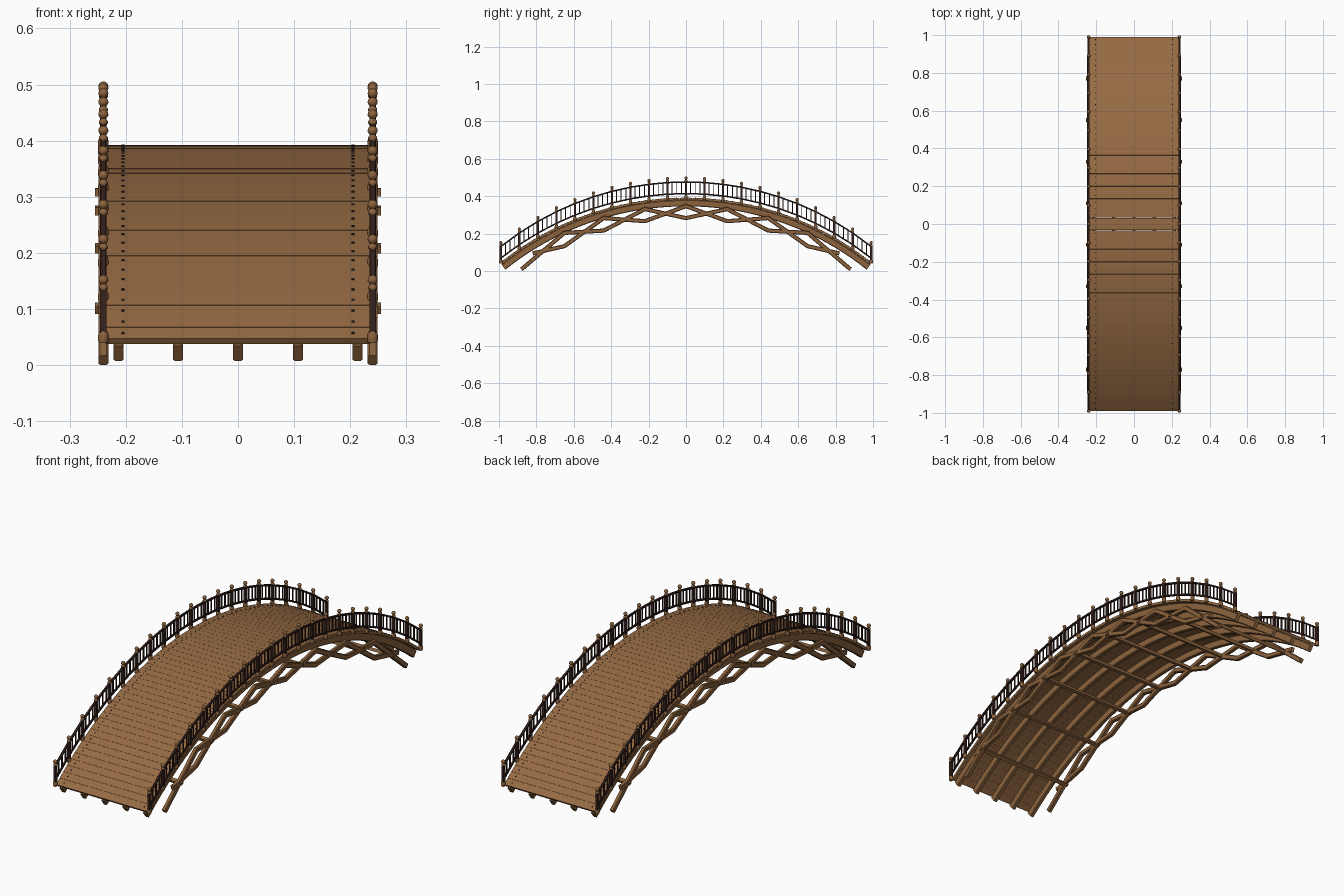
import bpy, bmesh, math
from mathutils import Matrix, Vector

if "Cube" in bpy.data.objects:
    bpy.data.objects.remove(bpy.data.objects["Cube"])

R, TOP = 1.593, 0.392          # deck arc radius and crown height
CZ = TOP - R                   # arc centre height


def arc_z(y, off=0.0):
    return CZ + math.sqrt((R + off) ** 2 - y * y)


def material(name, rgb):
    m = bpy.data.materials.new(name)
    m.diffuse_color = (*rgb, 1)
    m.use_nodes = True
    m.node_tree.nodes["Principled BSDF"].inputs["Base Color"].default_value = m.diffuse_color
    return m


DECK = material("plank brown", (0.305, 0.145, 0.056))
BEAM = material("beam brown", (0.265, 0.125, 0.047))
DARK = material("dark wood", (0.038, 0.017, 0.013))
NAIL = material("nail iron", (0.03, 0.022, 0.018))


def finish(bm, name, mat, smooth=False):
    bmesh.ops.recalc_face_normals(bm, faces=bm.faces)
    me = bpy.data.meshes.new(name)
    bm.to_mesh(me)
    bm.free()
    me.materials.append(mat)
    ob = bpy.data.objects.new(name, me)
    bpy.context.collection.objects.link(ob)
    if smooth:
        bpy.ops.object.select_all(action='DESELECT')
        ob.select_set(True)
        bpy.context.view_layer.objects.active = ob
        bpy.ops.object.shade_smooth_by_angle(angle=math.radians(40))
    return ob


def box(bm, loc, size, tilt=0.0):
    mat = Matrix.Translation(loc) @ Matrix.Rotation(tilt, 4, 'X') @ Matrix.Diagonal((*size, 1))
    bmesh.ops.create_cube(bm, size=1, matrix=mat)


def sweep(bm, x, path, w, h, c=0.003):
    """Chamfered timber along a (y, z) path, mitred at the bends."""
    a, b = w / 2, h / 2
    prof = [(-a, -b + c), (-a, b - c), (-a + c, b), (a - c, b),
            (a, b - c), (a, -b + c), (a - c, -b), (-a + c, -b)]
    pts = [Vector(p) for p in path]
    rings = []
    for i, p in enumerate(pts):
        d1 = (p - pts[i - 1]).normalized() if i else (pts[1] - p).normalized()
        d2 = (pts[i + 1] - p).normalized() if i < len(pts) - 1 else d1
        t = (d1 + d2).normalized()
        n = Vector((-t.y, t.x)) / max(t.dot(d1), 0.3)
        rings.append([bm.verts.new((x + u, p.x + n.x * v, p.y + n.y * v)) for u, v in prof])
    for r, s in zip(rings, rings[1:]):
        for k in range(8):
            bm.faces.new((r[k], r[(k + 1) % 8], s[(k + 1) % 8], s[k]))
    bm.faces.new(rings[0])
    bm.faces.new(rings[-1])


def lathe(bm, x, y, z, profile, n=10):
    rings = [[bm.verts.new((x + r * math.cos(math.tau * k / n),
                            y + r * math.sin(math.tau * k / n), z + h)) for k in range(n)]
             for r, h in profile]
    for a, b in zip(rings, rings[1:]):
        for k in range(n):
            bm.faces.new((a[k], a[(k + 1) % n], b[(k + 1) % n], b[k]))
    bm.faces.new(rings[0])
    bm.faces.new(rings[-1])


# deck planks with a nail near each end
END = math.asin(0.99 / R)
N = 64
planks, nails = bmesh.new(), bmesh.new()
step = 2 * END / N
for i in range(N):
    t = -END + (i + 0.5) * step
    s, c = math.sin(t), math.cos(t)
    r = R - 0.006
    box(planks, (0, r * s, CZ + r * c), (0.472, step * R - 0.0006, 0.012), -t)
    for x in (-0.205, 0.205):
        box(nails, (x, R * s, CZ + R * c), (0.005, 0.005, 0.003), -t)
finish(planks, "deck_planks", DECK)
finish(nails, "deck_nails", NAIL)

# five curved stringers under the deck
bm = bmesh.new()
H = 0.034
rs = R - 0.012 - H / 2
arc = [(rs * math.sin(t), CZ + rs * math.cos(t))
       for t in (0.674 * (i / 20 - 1) for i in range(41))]
for x in (-0.213, -0.107, 0, 0.107, 0.213):
    sweep(bm, x, arc, 0.018, H)
finish(bm, "deck_stringers", BEAM)

# woven side trusses: two zigzags crossing each other
UP, LOW = -0.045, -0.109
bm = bmesh.new()


def mirrored(half):
    return [(-y, z) for y, z in reversed(half[1:])] + half


zig_a = mirrored([(y, arc_z(y, o)) for y, o in ((0, LOW), (0.22, UP), (0.44, LOW), (0.65, UP))]
                 + [(0.88, 0.009)])
zig_b = mirrored([(y, arc_z(y, o)) for y, o in ((0, UP), (0.22, LOW), (0.44, UP), (0.65, LOW))]
                 + [(0.82, 0.094)])
for x in (-0.24, 0.24):
    sweep(bm, x, zig_a, 0.018, 0.022)
    sweep(bm, x, zig_b, 0.0176, 0.022)
finish(bm, "woven_truss", BEAM)

# cross beams through the truss crossings
bm = bmesh.new()
for y in (0.11, 0.33, 0.55, 0.77):
    for s in (-1, 1):
        box(bm, (0, s * y, arc_z(y, -0.08)), (0.51, 0.016, 0.014), -s * math.asin(y / R))
finish(bm, "cross_beams", BEAM)

# railing: posts with turned heads and bases, rails, balusters
ys = [-0.99 + 0.099 * i for i in range(21)]
ball = [(0.009 * math.cos(a), 0.105 + 0.0085 * math.sin(a))
        for a in (math.radians(d) for d in (-60, -35, -10, 15, 40, 65, 84))]
head = [(0.006, 0.086), (0.008, 0.089), (0.008, 0.093), (0.0055, 0.096)] + ball
foot = [(0.008, -0.008), (0.0095, -0.003), (0.0095, 0.006), (0.008, 0.012), (0.006, 0.014)]
heads, feet, shafts, rails, bars = (bmesh.new() for _ in range(5))
for x in (-0.24, 0.24):
    for i, y in enumerate(ys):
        z = arc_z(y)
        lathe(heads, x, y, z, head)
        lathe(feet, x, y, z, foot)
        box(shafts, (x, y, z + 0.046), (0.012, 0.012, 0.086))
        if i < 20:
            for k in (0.25, 0.5, 0.75):
                z2 = z + (arc_z(ys[i + 1]) - z) * k
                box(bars, (x, y + 0.099 * k, z2 + 0.053), (0.005, 0.005, 0.064))
    for dz, w in ((0.022, 0.009), (0.084, 0.011)):
        sweep(rails, x, [(y, arc_z(y) + dz) for y in ys], w, 0.008, 0.0015)
finish(heads, "post_heads", BEAM, True)
finish(feet, "post_feet", BEAM, True)
finish(shafts, "post_shafts", DARK)
finish(rails, "hand_rails", DARK)
finish(bars, "balusters", DARK)
